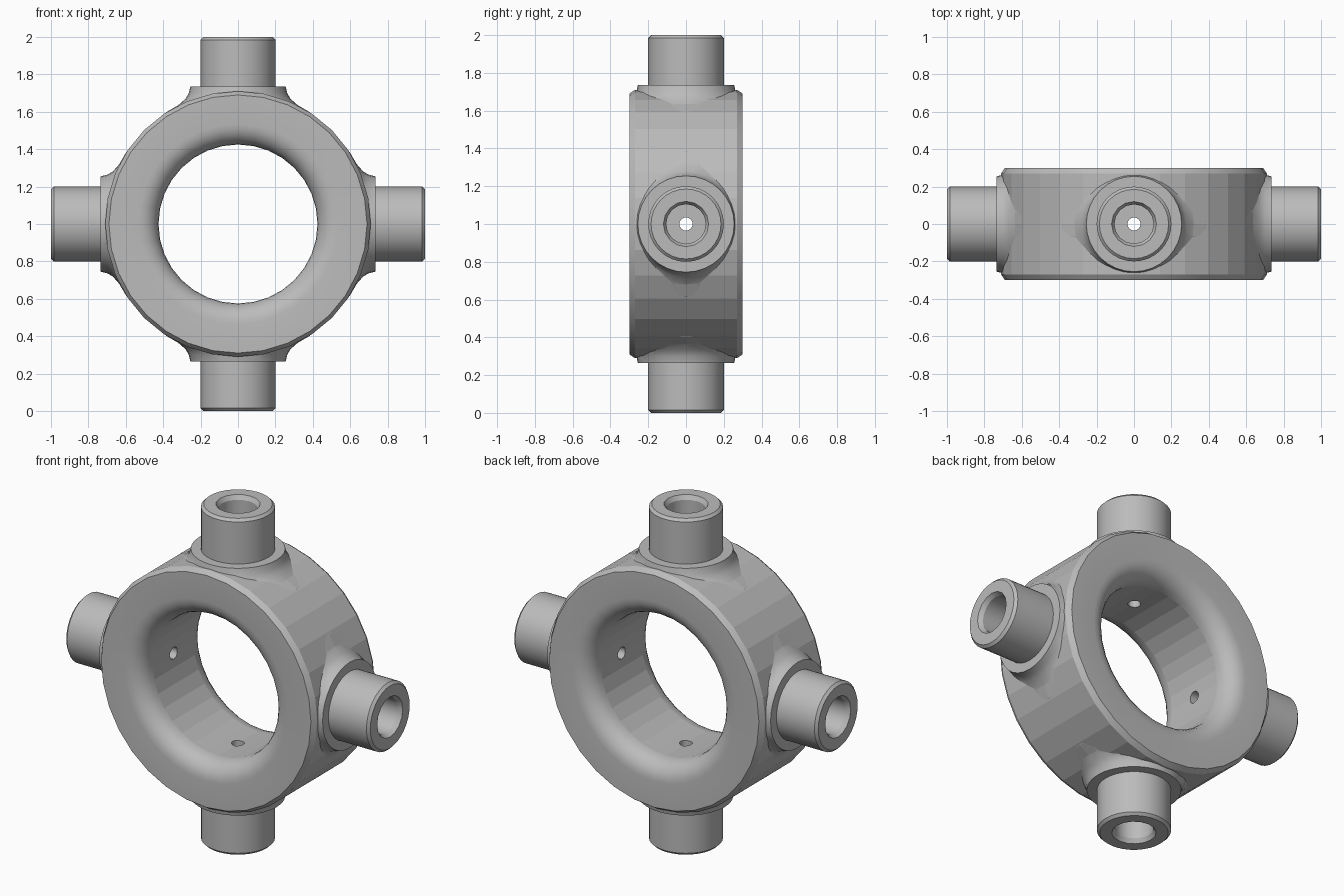
import bpy, bmesh
from math import cos, sin, pi
from mathutils import Matrix, Vector

if "Cube" in bpy.data.objects:
    bpy.data.objects.remove(bpy.data.objects["Cube"])

steel = bpy.data.materials.new("grey_steel")
steel.use_nodes = True
steel.diffuse_color = (0.5, 0.5, 0.5, 1)
steel.node_tree.nodes["Principled BSDF"].inputs["Base Color"].default_value = (0.5, 0.5, 0.5, 1)

CENTRE = Vector((0, 0, 1))


def lathe(name, profile, segments, matrix, closed=False, y_limit=None):
    """Spin (radius, height) points about z; closed profiles make a ring."""
    bm = bmesh.new()
    rings = []
    for r, h in profile:
        ring = []
        for i in range(segments):
            a = 2 * pi * i / segments
            y = r * sin(a)
            if y_limit:
                y = max(-y_limit, min(y_limit, y))
            ring.append(bm.verts.new((r * cos(a), y, h)))
        rings.append(ring)
    pairs = list(zip(rings, rings[1:]))
    if closed:
        pairs.append((rings[-1], rings[0]))
    else:
        bm.faces.new(rings[0])
        bm.faces.new(rings[-1])
    for a, b in pairs:
        for i in range(segments):
            j = (i + 1) % segments
            bm.faces.new((a[i], a[j], b[j], b[i]))
    bm.transform(matrix)
    bmesh.ops.recalc_face_normals(bm, faces=bm.faces)
    mesh = bpy.data.meshes.new(name)
    bm.to_mesh(mesh)
    bm.free()
    mesh.materials.append(steel)
    obj = bpy.data.objects.new(name, mesh)
    bpy.context.collection.objects.link(obj)
    return obj


def boolean(target, other, operation):
    mod = target.modifiers.new(operation, "BOOLEAN")
    mod.operation, mod.solver, mod.object = operation, "EXACT", other
    bpy.context.view_layer.objects.active = target
    bpy.ops.object.modifier_apply(modifier=mod.name)
    bpy.data.objects.remove(other)


# Ring body: chamfered outside, rounded mouths on the central hole
half = [(0.71, 0.27), (0.69, 0.30)]
half += [(0.535 - 0.11 * sin(k * pi / 12), 0.19 + 0.11 * cos(k * pi / 12)) for k in range(7)]
ring_profile = half + [(r, -h) for r, h in reversed(half)]
body = lathe("cross_body", ring_profile, 32,
             Matrix.Translation(CENTRE) @ Matrix.Rotation(pi / 2, 4, "X"), closed=True)

# Four pins with flared collars, then their stepped bores
boss = [(0.40, 0.57), (0.385, 0.597), (0.32, 0.635), (0.28, 0.67), (0.263, 0.70),
        (0.255, 0.735), (0.20, 0.735), (0.20, 0.985), (0.185, 1.0)]
bore = [(0.035, 0.3), (0.035, 0.62), (0.105, 0.62), (0.105, 0.975), (0.12, 1.0), (0.12, 1.05)]
turns = [Matrix.Translation(CENTRE) @ Matrix.Rotation(k * pi / 2, 4, "Y") for k in range(4)]
for turn in turns:
    boolean(body, lathe("pin", boss, 32, turn, y_limit=0.285), "UNION")
for turn in turns:
    boolean(body, lathe("bore_cutter", bore, 16, turn), "DIFFERENCE")

# Smooth shading, with flat facets on the ring walls
bpy.ops.object.select_all(action="DESELECT")
body.select_set(True)
bpy.context.view_layer.objects.active = body
bpy.ops.object.shade_smooth_by_angle(angle=pi / 6)
for face in body.data.polygons:
    radial = face.center - CENTRE
    radial.y = 0
    if radial.length < 0.715 and abs(face.normal.dot(radial.normalized())) > 0.995:
        face.use_smooth = False
